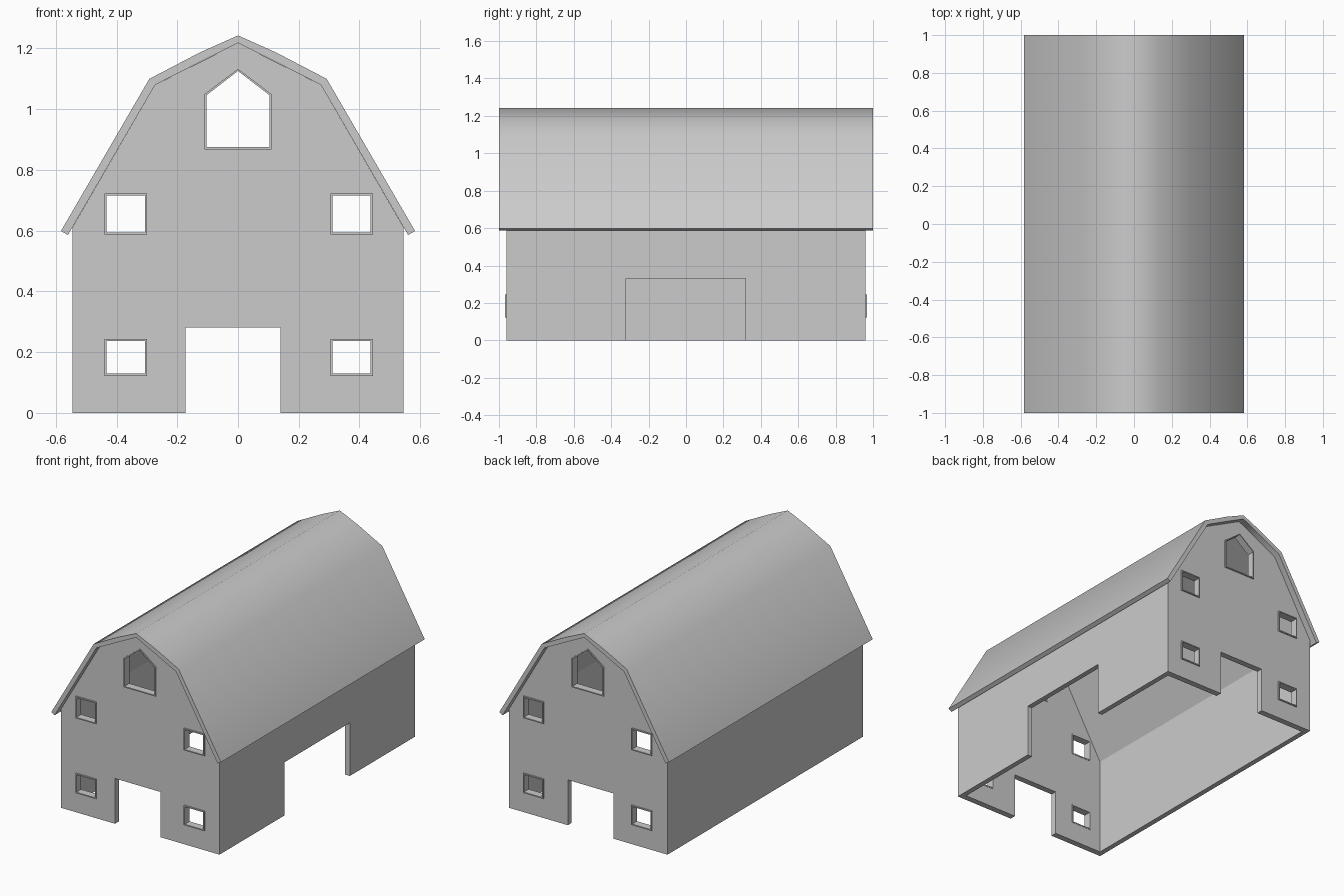
import bpy, bmesh
from math import radians

if "Cube" in bpy.data.objects:
    bpy.data.objects.remove(bpy.data.objects["Cube"])


def make_object(name, bm):
    bmesh.ops.recalc_face_normals(bm, faces=bm.faces)
    mesh = bpy.data.meshes.new(name)
    bm.to_mesh(mesh)
    bm.free()
    ob = bpy.data.objects.new(name, mesh)
    bpy.context.collection.objects.link(ob)
    return ob


def prism(name, profile, y0, y1):
    """Extrude a closed x-z profile along y."""
    bm = bmesh.new()
    face = bm.faces.new([bm.verts.new((x, y0, z)) for x, z in profile])
    out = bmesh.ops.extrude_face_region(bm, geom=[face])["geom"]
    moved = [g for g in out if isinstance(g, bmesh.types.BMVert)]
    bmesh.ops.translate(bm, verts=moved, vec=(0, y1 - y0, 0))
    return make_object(name, bm)


def ring(name, outer, inner, y0, y1):
    """Hollow frame between two matching profiles."""
    bm = bmesh.new()
    loops = [[bm.verts.new((x, y, z)) for x, z in p]
             for p, y in ((outer, y0), (outer, y1), (inner, y1), (inner, y0))]
    n = len(outer)
    for a in range(4):
        p, q = loops[a], loops[(a + 1) % 4]
        for i in range(n):
            j = (i + 1) % n
            bm.faces.new((p[i], p[j], q[j], q[i]))
    return make_object(name, bm)


def cut(target, cutter):
    mod = target.modifiers.new("cut", 'BOOLEAN')
    mod.operation = 'DIFFERENCE'
    mod.solver = 'EXACT'
    mod.object = cutter
    bpy.context.view_layer.objects.active = target
    bpy.ops.object.modifier_apply(modifier=mod.name)
    bpy.data.objects.remove(cutter)


def mirrored(half):
    """Complete a right-half profile that ends on x = 0."""
    return half + [(-x, z) for x, z in reversed(half) if x > 0]


def rect(x0, x1, z0, z1):
    return [(x0, z0), (x1, z0), (x1, z1), (x0, z1)]


def loft(g):
    """Pointed loft window, shrunk by g."""
    return [(-.11 + g, .868 + g), (.11 - g, .868 + g), (.11 - g, 1.05 - g / 2),
            (0, 1.133 - g), (-.11 + g, 1.05 - g / 2)]


# Barn walls: hollow gambrel shell, open underneath
walls = prism("walls", mirrored([(.545, 0), (.545, .611), (.273, 1.08), (0, 1.218)]), -.96, .96)
cut(walls, prism("inside", mirrored([(.513, -.1), (.513, .61), (.257, 1.055), (0, 1.185)]), -.922, .922))

# Doorways: both gable ends and the right side
cut(walls, prism("end_doors", rect(-.173, .14, -.2, .281), -1.2, 1.2))
cut(walls, prism("side_door", rect(.4, .7, -.2, .33), -.321, .319))

# Windows with slim frames on both gable ends
W = .007
windows = [("loft_window", loft(0), loft(W))]
for side, cx in (("left", -.37), ("right", .374)):
    for level, z0, z1 in (("lower", .122, .244), ("upper", .587, .723)):
        windows.append((f"{side}_{level}_window",
                        rect(cx - .07, cx + .07, z0, z1),
                        rect(cx - .07 + W, cx + .07 - W, z0 + W, z1 - W)))
for end, s in (("front", -1), ("back", 1)):
    for name, outer, inner in windows:
        cut(walls, prism("hole", outer, s * .90, s * 1.1))
        ring(f"{end}_{name}_frame", outer, inner, s * .92, s * .967)

# Gambrel roof slab, overhanging the walls
top = [(.583, .599), (.292, 1.10), (.125, 1.187), (0, 1.243)]
under = [(.56, .586), (.273, 1.08), (.12, 1.158), (0, 1.218)]
full_top, full_under = mirrored(top), mirrored(under)
bm = bmesh.new()
rows = [[bm.verts.new((x, y, z)) for x, z in p]
        for p, y in ((full_top, -1), (full_top, 1), (full_under, 1), (full_under, -1))]
for a in range(4):
    p, q = rows[a], rows[(a + 1) % 4]
    for i in range(len(p) - 1):
        bm.faces.new((p[i], p[i + 1], q[i + 1], q[i]))
for i in (0, -1):
    bm.faces.new([r[i] for r in rows])
roof = make_object("roof", bm)

# Soft shading across the roof slopes, crisp at the corners
bpy.ops.object.select_all(action='DESELECT')
roof.select_set(True)
bpy.context.view_layer.objects.active = roof
bpy.ops.object.shade_smooth_by_angle(angle=radians(60))
